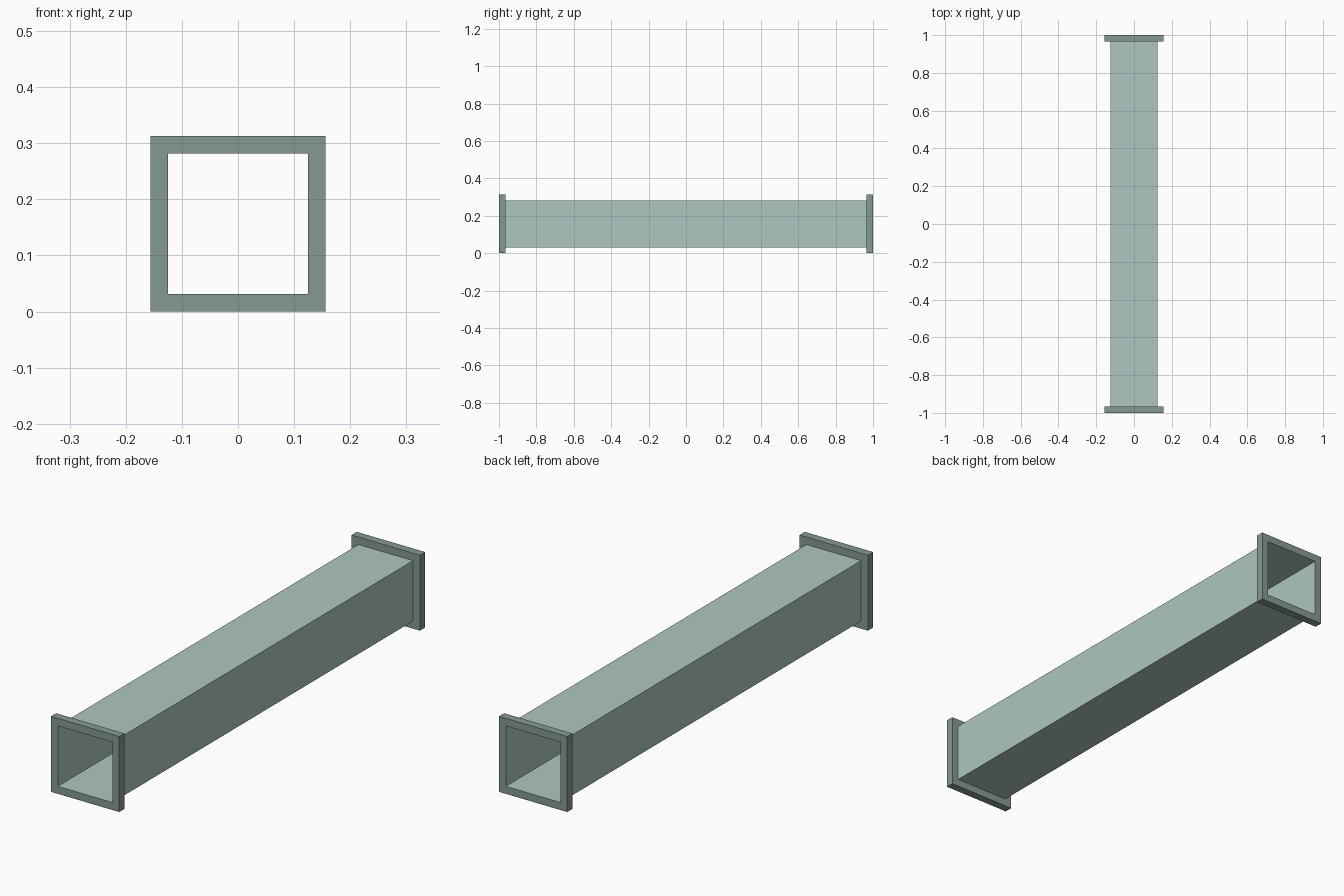
import bpy, bmesh

if "Cube" in bpy.data.objects:
    bpy.data.objects.remove(bpy.data.objects["Cube"])

HALF_LEN = 1.0      # half the duct length
DUCT = 0.125        # half width of the duct
FLANGE = 0.15625    # half width of the end flanges
THICK = 0.034       # flange thickness
CZ = FLANGE         # height of the duct axis


def material(name, rgb):
    m = bpy.data.materials.new(name)
    m.diffuse_color = (*rgb, 1.0)
    m.use_nodes = True
    m.node_tree.nodes["Principled BSDF"].inputs["Base Color"].default_value = m.diffuse_color
    return m


def square(bm, half, y):
    return [bm.verts.new((sx * half, y, CZ + sz * half))
            for sx, sz in ((-1, -1), (1, -1), (1, 1), (-1, 1))]


def bridge(bm, a, b):
    for i in range(4):
        j = (i + 1) % 4
        bm.faces.new((a[i], a[j], b[j], b[i]))


def finish(bm, name, mat):
    mesh = bpy.data.meshes.new(name)
    bm.to_mesh(mesh)
    bm.free()
    mesh.materials.append(mat)
    obj = bpy.data.objects.new(name, mesh)
    bpy.context.collection.objects.link(obj)


sheet = material("pale green sheet metal", (0.423, 0.571, 0.527))
frame = material("grey green flange", (0.235, 0.319, 0.283))

# Open thin-walled square duct; it also lines the flange openings
bm = bmesh.new()
bridge(bm, square(bm, DUCT, -HALF_LEN), square(bm, DUCT, HALF_LEN))
finish(bm, "duct", sheet)

# Square flange around each end
for name, y0, y1 in (("front_flange", -HALF_LEN, -HALF_LEN + THICK),
                     ("back_flange", HALF_LEN - THICK, HALF_LEN)):
    bm = bmesh.new()
    inner0, outer0 = square(bm, DUCT, y0), square(bm, FLANGE, y0)
    outer1, inner1 = square(bm, FLANGE, y1), square(bm, DUCT, y1)
    bridge(bm, inner0, outer0)
    bridge(bm, outer0, outer1)
    bridge(bm, outer1, inner1)
    bmesh.ops.recalc_face_normals(bm, faces=bm.faces)
    finish(bm, name, frame)
